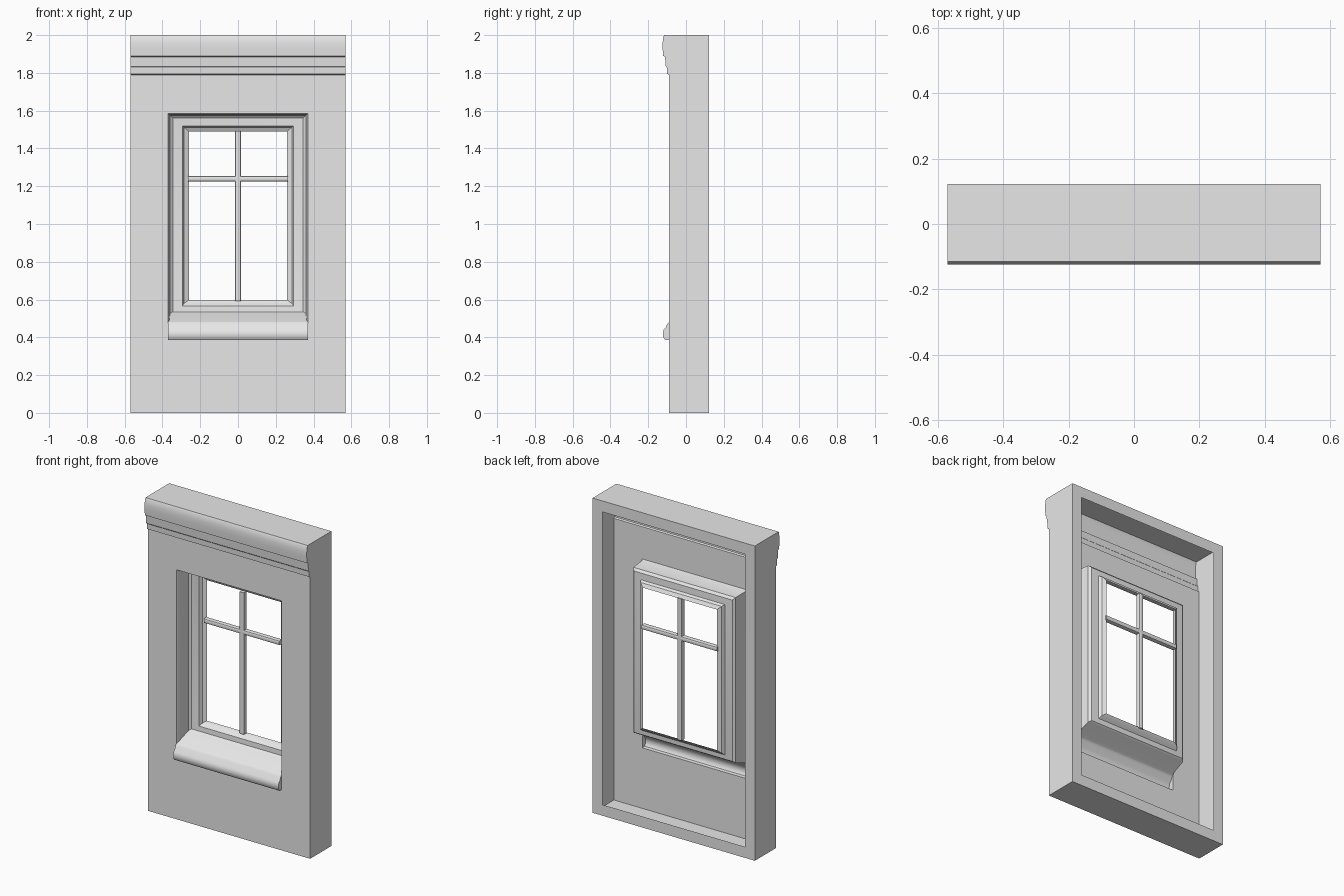
import bpy, bmesh, math

cube = bpy.data.objects.get("Cube")
if cube:
    bpy.data.objects.remove(cube, do_unlink=True)

plaster = bpy.data.materials.new("light grey plaster")
plaster.use_nodes = True
GREY = (0.8, 0.8, 0.8, 1)
plaster.diffuse_color = GREY
plaster.node_tree.nodes["Principled BSDF"].inputs["Base Color"].default_value = GREY

W, BACK, FRONT = 0.57, 0.123, -0.09   # half width, back plane, wall plane
HOLE_X, HOLE_LOW, HOLE_TOP = 0.37, 0.385, 1.585
SILL_TOP = 0.48


def finish(name, bm, smooth=False, flip=False):
    bmesh.ops.remove_doubles(bm, verts=bm.verts, dist=0.0005)
    bmesh.ops.recalc_face_normals(bm, faces=bm.faces)
    if flip:
        bmesh.ops.reverse_faces(bm, faces=bm.faces)
    mesh = bpy.data.meshes.new(name)
    bm.to_mesh(mesh)
    bm.free()
    mesh.materials.append(plaster)
    ob = bpy.data.objects.new(name, mesh)
    bpy.context.collection.objects.link(ob)
    if smooth:
        bpy.ops.object.select_all(action='DESELECT')
        ob.select_set(True)
        bpy.context.view_layer.objects.active = ob
        bpy.ops.object.shade_smooth_by_angle(angle=math.radians(35))
    return ob


def face(bm, pts):
    return bm.faces.new([bm.verts.new(p) for p in pts])


def rect(x, low, top, y):
    return [(-x, y, low), (x, y, low), (x, y, top), (-x, y, top)]


def loft(bm, a, b):
    """Bridge two rectangular loops with four quads."""
    for i in range(4):
        j = (i + 1) % 4
        face(bm, [a[i], a[j], b[j], b[i]])


def sweep(bm, profile, x):
    """Run an open (y, z) profile across the width."""
    for (y0, z0), (y1, z1) in zip(profile, profile[1:]):
        face(bm, [(-x, y0, z0), (x, y0, z0), (x, y1, z1), (-x, y1, z1)])


# Hollow wall: front sheet with opening, cornice, sides, top, bottom, back flange
cornice = [(FRONT, 1.79), (-0.1, 1.795), (-0.102, 1.83), (-0.107, 1.835),
           (-0.111, 1.885), (-0.121, 1.89), (-0.124, 1.93), (-0.124, 1.96),
           (-0.12, 1.99), (-0.115, 2.0)]
bm = bmesh.new()
loft(bm, rect(W, 0, 1.79, FRONT), rect(HOLE_X, HOLE_LOW, HOLE_TOP, FRONT))
sweep(bm, cornice + [(BACK, 2.0)], W)
sweep(bm, [(BACK, 0), (FRONT, 0)], W)
for x in (-W, W):
    face(bm, [(x, y, z) for y, z in [(BACK, 0), (FRONT, 0)] + cornice + [(BACK, 2.0)]])
loft(bm, rect(W, 0, 2.0, BACK), rect(W - 0.07, 0.07, 1.93, BACK))
finish("wall_shell", bm, smooth=True)

# Moulded window surround, stepping back from the wall to the opening
steps = [(HOLE_X, SILL_TOP, HOLE_TOP, FRONT), (0.364, 0.49, 1.58, -0.075),
         (0.36, 0.525, 1.575, 0.015), (0.345, 0.535, 1.56, 0.028),
         (0.295, 0.565, 1.52, 0.032), (0.285, 0.58, 1.512, 0.05),
         (0.26, 0.597, 1.49, 0.062)]
bm = bmesh.new()
for a, b in zip(steps, steps[1:]):
    loft(bm, rect(*a), rect(*b))
finish("window_surround", bm, smooth=True)

# Rounded hollow sill, open at the back
nose = [(FRONT, HOLE_LOW), (-0.112, 0.387), (-0.121, 0.4), (-0.123, 0.42),
        (-0.118, 0.44), (-0.106, 0.453), (-0.1, 0.47), (FRONT, SILL_TOP)]
bm = bmesh.new()
sweep(bm, nose, HOLE_X)
for x in (-HOLE_X, HOLE_X):
    face(bm, [(x, y, z) for y, z in nose])
finish("window_sill", bm, smooth=True)


# Glazing bars with chamfered edges
def bar(name, size, centre):
    bm = bmesh.new()
    bmesh.ops.create_cube(bm, size=1)
    for v in bm.verts:
        v.co = [c * s + o for c, s, o in zip(v.co, size, centre)]
    long_axis = max(range(3), key=lambda i: size[i])
    edges = [e for e in bm.edges
             if abs(e.verts[0].co[long_axis] - e.verts[1].co[long_axis]) > 0.1]
    bmesh.ops.bevel(bm, geom=edges, offset=0.009, segments=2, profile=0.5,
                    affect='EDGES')
    finish(name, bm, smooth=True)


bar("vertical_glazing_bar", (0.034, 0.034, 0.9), (0, 0.052, 1.043))
bar("horizontal_glazing_bar", (0.53, 0.034, 0.03), (0, 0.052, 1.24))
